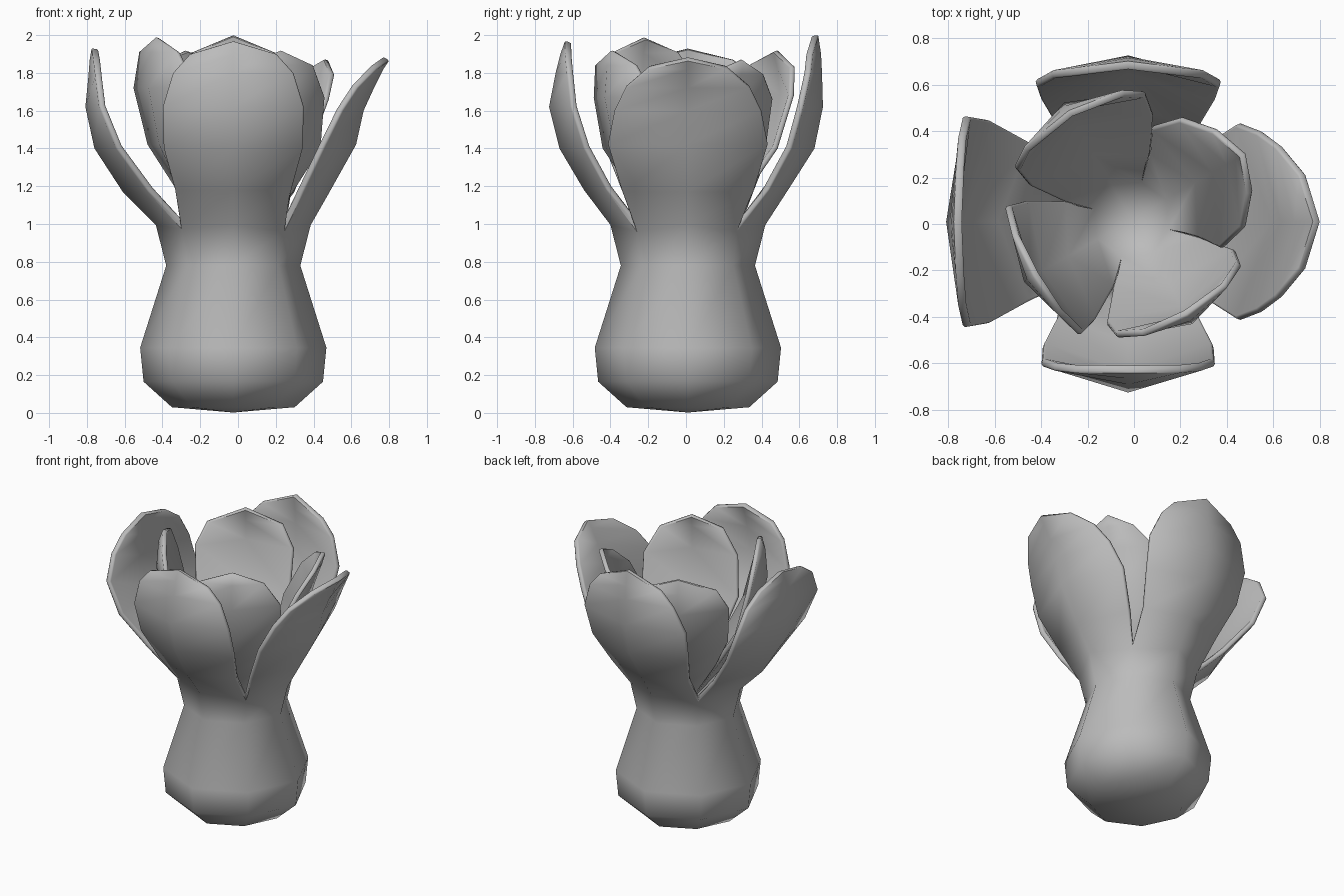
import bpy
import bmesh
from math import cos, sin, radians
from mathutils import Vector

cube = bpy.data.objects.get("Cube")
if cube:
    bpy.data.objects.remove(cube)

grey = bpy.data.materials.new("plain_grey")
grey.use_nodes = True
colour = (0.5, 0.5, 0.5, 1)
grey.diffuse_color = colour
grey.node_tree.nodes["Principled BSDF"].inputs["Base Color"].default_value = colour


def place(angle, depth, side, z):
    """Point at a depth along a heading and a sideways offset from it."""
    a = radians(angle)
    return Vector((depth * cos(a) - side * sin(a), depth * sin(a) + side * cos(a), z))


def blossom(name, centre, heading, bottom, rings, petals, thickness):
    """Eight-sided cup whose top ring splits into four petals."""
    bm = bmesh.new()
    base = bm.verts.new((0, 0, bottom))
    last = None
    # closed cup: even corners face the petals, odd corners the gaps
    for z, flat, diagonal in rings:
        ring = [bm.verts.new(place(heading + 45 * i, diagonal if i % 2 else flat, 0, z))
                for i in range(8)]
        for i in range(8):
            j = (i + 1) % 8
            if last:
                bm.faces.new((last[i], last[j], ring[j], ring[i]))
            else:
                bm.faces.new((base, ring[j], ring[i]))
        last = ring
    # petals: each row has two edges and a spine, ending in a tip
    for k, (rows, tip) in enumerate(petals):
        angle = heading + 90 * k
        low = [last[(2 * k + d) % 8] for d in (-1, 0, 1)]
        for z, spine, half, edge in rows:
            high = [bm.verts.new(place(angle, d, s, z))
                    for d, s in ((edge, -half), (spine, 0), (edge, half))]
            for c in range(2):
                bm.faces.new((low[c], low[c + 1], high[c + 1], high[c]))
            low = high
        end = bm.verts.new(place(angle, tip[1], 0, tip[0]))
        for c in range(2):
            bm.faces.new((low[c], low[c + 1], end))

    mesh = bpy.data.meshes.new(name)
    bm.to_mesh(mesh)
    bm.free()
    obj = bpy.data.objects.new(name, mesh)
    bpy.context.collection.objects.link(obj)
    obj.location = (centre[0], centre[1], 0)
    mesh.materials.append(grey)

    # thickness and softened rim
    solid = obj.modifiers.new("thickness", "SOLIDIFY")
    solid.thickness = thickness
    solid.offset = -1
    bevel = obj.modifiers.new("rim", "BEVEL")
    bevel.width = 0.008
    bevel.limit_method = "ANGLE"
    bevel.angle_limit = radians(65)
    bpy.context.view_layer.update()
    graph = bpy.context.evaluated_depsgraph_get()
    final = bpy.data.meshes.new_from_object(obj.evaluated_get(graph))
    obj.modifiers.clear()
    obj.data = final

    bpy.ops.object.select_all(action="DESELECT")
    obj.select_set(True)
    bpy.context.view_layer.objects.active = obj
    bpy.ops.object.shade_smooth_by_angle(angle=radians(60))


# Bulb with the four outer petals: left, back, right, front
bulb_rings = [(0.03, 0.325, 0.31), (0.165, 0.475, 0.46), (0.345, 0.493, 0.477),
              (0.78, 0.355, 0.34), (0.995, 0.41, 0.39)]
left = ([(1.17, 0.51, 0.35, 0.37), (1.42, 0.65, 0.425, 0.49), (1.6, 0.69, 0.39, 0.58),
         (1.72, 0.745, 0.33, 0.66), (1.82, 0.795, 0.21, 0.76)], (1.865, 0.825))
back = ([(1.18, 0.53, 0.31, 0.43), (1.4, 0.67, 0.38, 0.55), (1.62, 0.715, 0.4, 0.61),
         (1.8, 0.71, 0.33, 0.65), (1.9, 0.705, 0.24, 0.66)], (2.0, 0.69))
right = ([(1.17, 0.585, 0.35, 0.45), (1.4, 0.735, 0.44, 0.62), (1.62, 0.783, 0.455, 0.71),
          (1.78, 0.767, 0.37, 0.73), (1.87, 0.76, 0.24, 0.74)], (1.93, 0.75))
front = ([(1.18, 0.55, 0.31, 0.43), (1.4, 0.68, 0.37, 0.55), (1.62, 0.735, 0.375, 0.62),
          (1.8, 0.70, 0.32, 0.64), (1.9, 0.675, 0.23, 0.65)], (1.97, 0.65))
blossom("bulb_and_outer_petals", (-0.025, 0.01), 0, 0.002, bulb_rings,
        [left, back, right, front], 0.035)

# Inner cup with four smaller petals, turned against the outer ones
inner_foot = (1.17, 0.34, 0.22, 0.23)
inner_left = ([inner_foot, (1.42, 0.43, 0.305, 0.29), (1.66, 0.5, 0.275, 0.41),
               (1.79, 0.545, 0.16, 0.51)], (1.865, 0.566))
inner_back = ([inner_foot, (1.4, 0.48, 0.31, 0.36), (1.68, 0.58, 0.325, 0.45),
               (1.83, 0.565, 0.25, 0.5)], (1.92, 0.54))
inner_right = ([inner_foot, (1.42, 0.47, 0.3, 0.37), (1.72, 0.535, 0.32, 0.445),
                (1.91, 0.52, 0.2, 0.48)], (1.99, 0.49))
inner_front = ([inner_foot, (1.4, 0.46, 0.32, 0.35), (1.67, 0.52, 0.31, 0.41),
                (1.84, 0.505, 0.21, 0.46)], (1.92, 0.48))
blossom("inner_petals", (-0.01, 0.02), 30, 0.88, [(0.99, 0.19, 0.18)],
        [inner_left, inner_back, inner_right, inner_front], 0.03)
